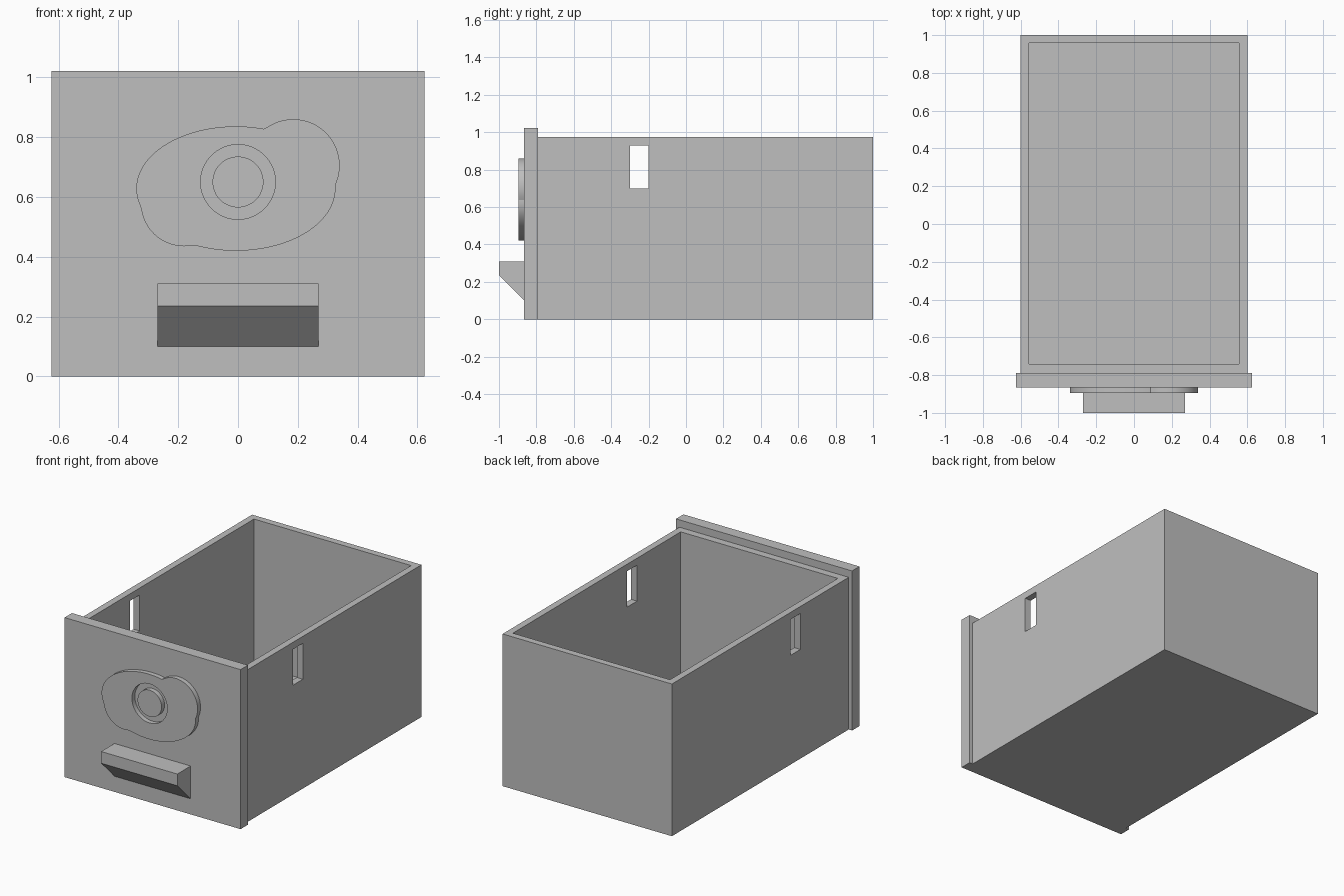
import bpy, bmesh
from math import sin, cos, pi, sqrt

if "Cube" in bpy.data.objects:
    bpy.data.objects.remove(bpy.data.objects["Cube"])

grey = bpy.data.materials.new("plain grey")
grey.use_nodes = True
grey.diffuse_color = (0.52, 0.52, 0.52, 1)
grey.node_tree.nodes["Principled BSDF"].inputs["Base Color"].default_value = grey.diffuse_color


def finish(name, bm):
    bmesh.ops.recalc_face_normals(bm, faces=bm.faces)
    mesh = bpy.data.meshes.new(name)
    bm.to_mesh(mesh)
    bm.free()
    mesh.materials.append(grey)
    obj = bpy.data.objects.new(name, mesh)
    bpy.context.collection.objects.link(obj)
    return obj


def box(name, x, y, z):
    """Box from (low, high) pairs on each axis."""
    bm = bmesh.new()
    bmesh.ops.create_cube(bm, size=1)
    for v in bm.verts:
        v.co = [(lo + hi) / 2 + c * (hi - lo) for c, (lo, hi) in zip(v.co, (x, y, z))]
    return finish(name, bm)


def extrude(name, points, offset):
    """Flat outline pushed along an offset into a solid."""
    bm = bmesh.new()
    face = bm.faces.new([bm.verts.new(p) for p in points])
    result = bmesh.ops.extrude_face_region(bm, geom=[face], use_keep_orig=True)
    moved = [g for g in result["geom"] if isinstance(g, bmesh.types.BMVert)]
    bmesh.ops.translate(bm, verts=moved, vec=offset)
    return finish(name, bm)


def smooth(obj):
    bpy.ops.object.select_all(action="DESELECT")
    obj.select_set(True)
    bpy.context.view_layer.objects.active = obj
    bpy.ops.object.shade_smooth_by_angle(angle=0.4)


# Open drawer tray with a slot through both side walls
tray = box("drawer_tray", (-0.6, 0.6), (-0.79, 1), (0, 0.975))
cutters = [
    box("tray_cavity_cutter", (-0.557, 0.557), (-0.742, 0.957), (0.043, 1.2)),
    box("side_slot_cutter", (-0.8, 0.8), (-0.3, -0.2), (0.7, 0.93)),
]
for cutter in cutters:
    cutter.hide_render = True
    cutter.hide_viewport = True
    cut = tray.modifiers.new(cutter.name, "BOOLEAN")
    cut.operation = "DIFFERENCE"
    cut.solver = "EXACT"
    cut.object = cutter

# Front panel and wedge-shaped pull
box("front_panel", (-0.624, 0.624), (-0.865, -0.79), (0, 1.022))
wedge = [(-0.865, 0.31), (-1, 0.31), (-1, 0.235), (-0.865, 0.1)]
extrude("front_pull", [(-0.27, y, z) for y, z in wedge], (0.54, 0, 0))

# Raised badge: an ellipse joined with two round lobes, pierced by a round hole
CENTRE_Z, BACK, FRONT = 0.65, -0.865, -0.895
LOBES = [(-0.007, 0.628, 0.333, 0.208),
         (0.185, 0.705, 0.155, 0.155),
         (-0.18, 0.58, 0.145, 0.145)]


def badge_radius(angle):
    """Farthest distance from the badge centre to any lobe along an angle."""
    best = 0
    for cx, cz, rx, rz in LOBES:
        dx, dz = cos(angle) / rx, sin(angle) / rz
        ox, oz = -cx / rx, (CENTRE_Z - cz) / rz
        a, b, c = dx * dx + dz * dz, ox * dx + oz * dz, ox * ox + oz * oz - 1
        disc = b * b - a * c
        if disc >= 0:
            best = max(best, (sqrt(disc) - b) / a)
    return best


STEPS = 180
angles = [2 * pi * i / STEPS for i in range(STEPS)]


def point(r, a, y):
    return (r * cos(a), y, CENTRE_Z + r * sin(a))


bm = bmesh.new()
rings = []
for radius, y in ((badge_radius, BACK), (badge_radius, FRONT),
                  (lambda a: 0.125, FRONT), (lambda a: 0.125, BACK)):
    rings.append([bm.verts.new(point(radius(a), a, y)) for a in angles])
for k, ring in enumerate(rings):
    after = rings[(k + 1) % len(rings)]
    for i in range(STEPS):
        j = (i + 1) % STEPS
        bm.faces.new((ring[i], ring[j], after[j], after[i]))
smooth(finish("badge", bm))

# Round button standing in the badge hole
smooth(extrude("badge_button", [point(0.085, a, BACK) for a in angles[::2]],
               (0, FRONT - BACK, 0)))
